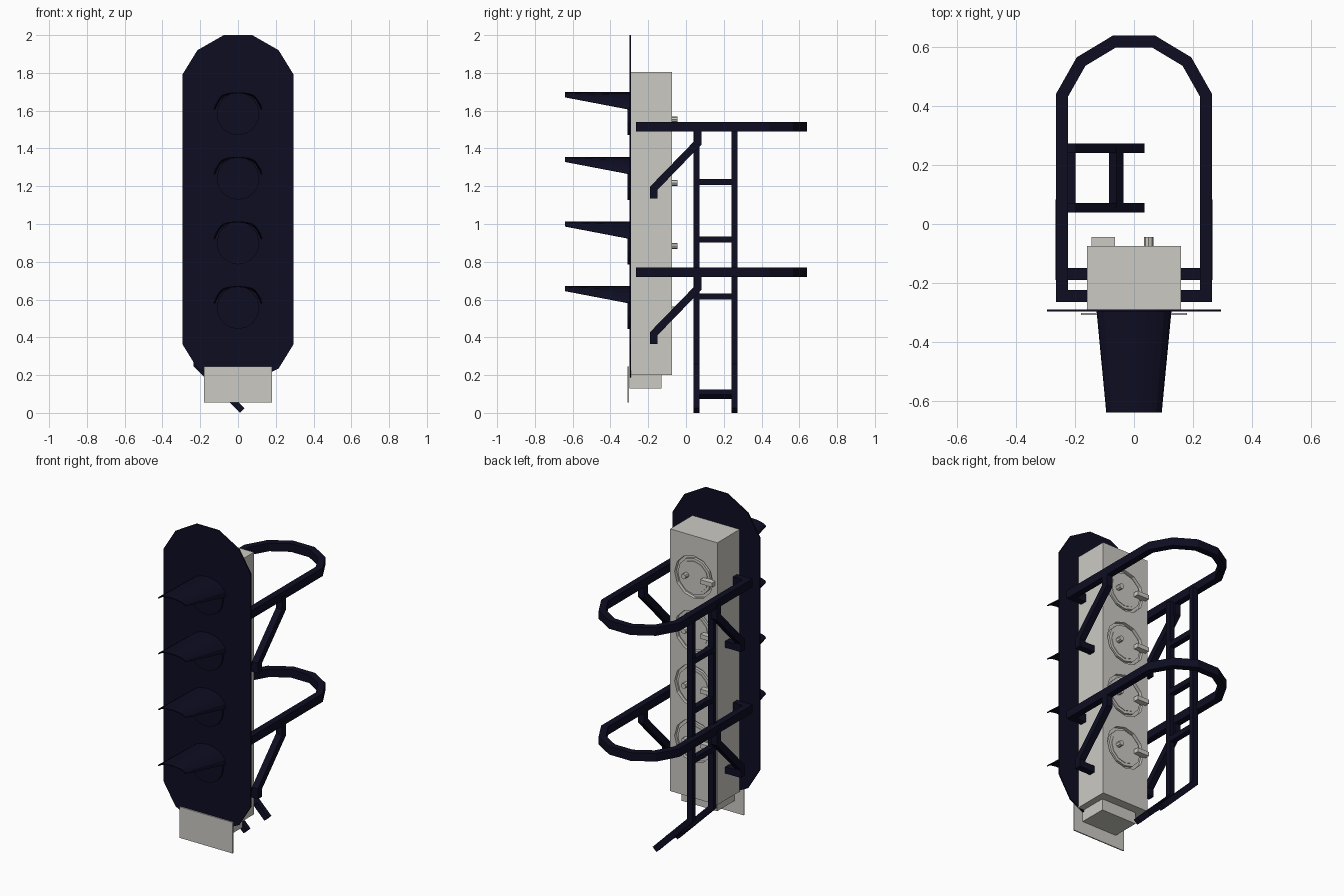
import bpy, bmesh, math
from mathutils import Vector, Matrix

old = bpy.data.objects.get("Cube")
if old:
    bpy.data.objects.remove(old, do_unlink=True)


def material(name, rgb):
    m = bpy.data.materials.new(name)
    m.use_nodes = True
    m.diffuse_color = (*rgb, 1)
    bsdf = m.node_tree.nodes["Principled BSDF"]
    bsdf.inputs["Base Color"].default_value = (*rgb, 1)
    bsdf.inputs["Roughness"].default_value = 0.8
    return m


NAVY = material("dark navy", (0.004, 0.004, 0.016))
GREY = material("light grey", (0.60, 0.59, 0.55))


def finish(name, bm, mat):
    bmesh.ops.recalc_face_normals(bm, faces=bm.faces)
    mesh = bpy.data.meshes.new(name)
    bm.to_mesh(mesh)
    bm.free()
    mesh.materials.append(mat)
    ob = bpy.data.objects.new(name, mesh)
    bpy.context.collection.objects.link(ob)
    return ob


def box(name, lo, hi, mat):
    bm = bmesh.new()
    lo, hi = Vector(lo), Vector(hi)
    mid = Matrix.Translation((lo + hi) / 2)
    bmesh.ops.create_cube(bm, size=1, matrix=mid @ Matrix.Diagonal((*(hi - lo), 1)))
    return finish(name, bm, mat)


def disc(name, x, z, y0, y1, r, mat, sides=12):
    """Cylinder lying along y."""
    bm = bmesh.new()
    place = Matrix.Translation((x, (y0 + y1) / 2, z)) @ Matrix.Rotation(math.pi / 2, 4, "X")
    bmesh.ops.create_cone(bm, cap_ends=True, segments=sides, radius1=r, radius2=r,
                          depth=abs(y1 - y0), matrix=place)
    return finish(name, bm, mat)


def bar(name, path, width, height, up, mat=NAVY):
    """Rectangular bar swept along a path with mitred corners."""
    pts = [Vector(p) for p in path]
    dirs = [(b - a).normalized() for a, b in zip(pts, pts[1:])]
    up = Vector(up)
    side = dirs[0].cross(up).normalized()
    ring = [pts[0] + side * s * width / 2 + up * t * height / 2
            for s, t in ((-1, -1), (1, -1), (1, 1), (-1, 1))]
    bm = bmesh.new()
    prev = [bm.verts.new(c) for c in ring]
    bm.faces.new(prev)
    for i, d in enumerate(dirs):
        n = d + dirs[i + 1] if i + 1 < len(dirs) else d
        ring = [c + d * ((pts[i + 1] - c).dot(n) / d.dot(n)) for c in ring]
        cur = [bm.verts.new(c) for c in ring]
        for k in range(4):
            bm.faces.new((prev[k], prev[k - 1], cur[k - 1], cur[k]))
        prev = cur
    bm.faces.new(prev)
    return finish(name, bm, mat)


# Backboard: thin plate with chamfered ends
half = [(0.075, 2.0), (0.215, 1.92), (0.295, 1.79), (0.295, 0.365), (0.215, 0.235), (0.075, 0.165)]
outline = half + [(-x, z) for x, z in reversed(half)]
bm = bmesh.new()
face = bm.faces.new([bm.verts.new((x, -0.298, z)) for x, z in outline])
out = bmesh.ops.extrude_face_region(bm, geom=[face])
bmesh.ops.translate(bm, vec=(0, 0.008, 0),
                    verts=[v for v in out["geom"] if isinstance(v, bmesh.types.BMVert)])
finish("backboard", bm, NAVY)

# Housing, base box and blank plate
housing = box("housing", (-0.16, -0.292, 0.2), (0.16, -0.075, 1.805), GREY)
box("base_box", (-0.12, -0.3, 0.13), (0.12, -0.13, 0.2), GREY)
box("front_plate", (-0.18, -0.309, 0.055), (0.18, -0.302, 0.245), GREY)

# Round rear doors set in grooves, each with a post and a latch
for i in range(4):
    z = 1.553 - 0.335 * i
    cutter = disc("door_cutter", 0, z, -0.095, -0.05, 0.13, GREY)
    cutter.hide_render = True
    mod = housing.modifiers.new("groove", "BOOLEAN")
    mod.operation = "DIFFERENCE"
    mod.solver = "EXACT"
    mod.object = cutter
    bpy.context.view_layer.objects.active = housing
    bpy.ops.object.modifier_apply(modifier=mod.name)
    bpy.data.objects.remove(cutter, do_unlink=True)
    disc(f"door_{i + 1}", 0, z, -0.097, -0.08, 0.112, GREY)
    disc(f"door_panel_{i + 1}", 0, z, -0.097, -0.077, 0.095, GREY)
    disc(f"door_post_{i + 1}", 0.05, z, -0.09, -0.045, 0.016, GREY, 8)
    box(f"door_latch_{i + 1}", (-0.145, -0.085, z - 0.013), (-0.065, -0.045, z + 0.013), GREY)

# Lamps with tapering sun visors
STEPS = 10
for i in range(4):
    z = 1.583 - 0.342 * i
    disc(f"lamp_{i + 1}", 0, z, -0.311, -0.295, 0.113, NAVY, 16)
    bm = bmesh.new()
    rows = []
    for y, width, edge in ((-0.295, 0.125, 0.022), (-0.64, 0.092, 0.088)):
        row = []
        for k in range(STEPS + 1):
            a = math.pi * k / STEPS
            row.append(bm.verts.new((width * math.cos(a), y,
                                     z + edge + (0.112 - edge) * math.sin(a))))
        rows.append(row)
    for k in range(STEPS):
        bm.faces.new((rows[0][k], rows[0][k + 1], rows[1][k + 1], rows[1][k]))
    visor = finish(f"visor_{i + 1}", bm, NAVY)
    shell = visor.modifiers.new("thickness", "SOLIDIFY")
    shell.thickness = 0.005
    shell.offset = 0

# Safety hoops with a pair of braces each
for label, z in (("upper", 1.515), ("lower", 0.745)):
    right = [(0, -0.245), (0.245, -0.245), (0.245, 0.437), (0.18, 0.552), (0.067, 0.62)]
    loop = right + [(-x, y) for x, y in reversed(right)]
    bar(f"{label}_hoop", [(x, y, z) for x, y in loop], 0.04, 0.05, (0, 0, 1))
    for side, s in (("left", 1), ("right", -1)):
        x = 0.247 * s
        bar(f"{label}_{side}_brace",
            [(x, 0.063, z), (x, 0.063, z - 0.085), (x, -0.17, z - 0.325),
             (x, -0.17, z - 0.36), (0.13 * s, -0.17, z - 0.36)], 0.04, 0.04, (0, 1, 0))

# Ladder with a foot kicked in at forty-five degrees
for label, y in (("front", 0.055), ("rear", 0.257)):
    bar(f"ladder_{label}_rail",
        [(-0.217, y, 1.5), (-0.217, y, 0.252), (0.0225, y, 0.0125)], 0.035, 0.032, (0, 1, 0))
for i in range(3):
    z = 0.615 + 0.304 * i
    bar(f"ladder_rung_{i + 1}", [(-0.217, 0.055, z), (-0.217, 0.257, z)], 0.035, 0.032, (0, 0, 1))
slant = Vector((1, 0, 1)).normalized()
bar("ladder_foot_rung", [(-0.06, 0.055, 0.098), (-0.06, 0.257, 0.098)], 0.035, 0.035, slant)
